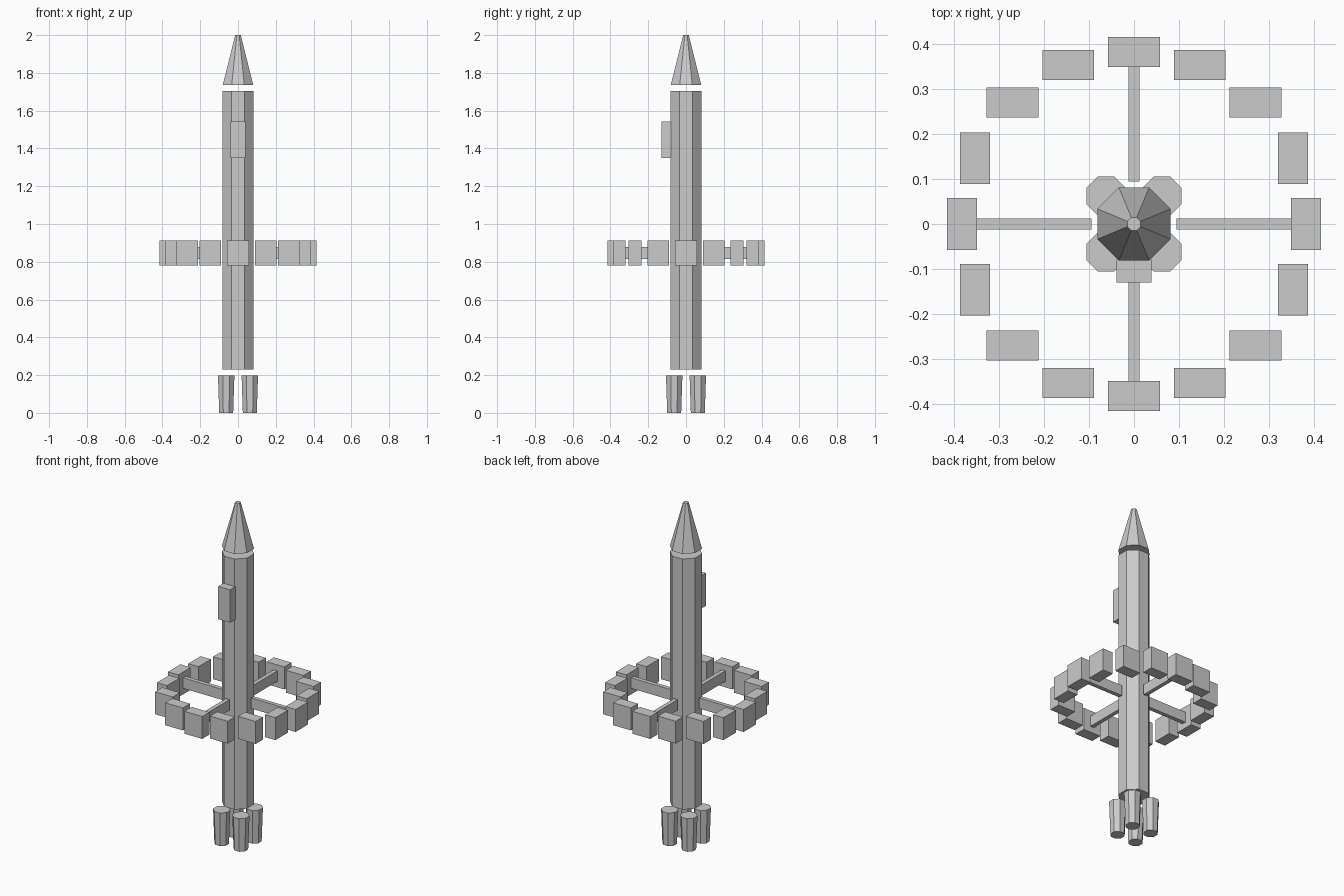
import bpy, math

if "Cube" in bpy.data.objects:
    bpy.data.objects.remove(bpy.data.objects["Cube"])

grey = bpy.data.materials.new("light_grey")
grey.diffuse_color = (0.6, 0.6, 0.6, 1)
grey.use_nodes = True
grey.node_tree.nodes["Principled BSDF"].inputs["Base Color"].default_value = grey.diffuse_color


def finish(name):
    ob = bpy.context.object
    ob.name = name
    ob.data.materials.append(grey)
    return ob


def box(name, centre, size):
    bpy.ops.mesh.primitive_cube_add(size=1, location=centre)
    ob = finish(name)
    ob.scale = size
    bpy.ops.object.transform_apply(location=False, rotation=False, scale=True)


def octagon(name, x, y, z0, z1, a0, a1):
    """Eight-sided column from z0 to z1; a0 and a1 are centre-to-flat distances."""
    k = 1 / math.cos(math.pi / 8)
    bpy.ops.mesh.primitive_cone_add(vertices=8, radius1=a0 * k, radius2=a1 * k, depth=z1 - z0,
                                    location=(x, y, (z0 + z1) / 2),
                                    rotation=(0, 0, math.pi / 8))
    finish(name)


# Hull, nose and side hatch
octagon("hull", 0, 0, 0.23, 1.705, 0.081, 0.081)
octagon("nose_cone", 0, 0, 1.735, 2.0, 0.081, 0.0145)
box("hatch_box", (0, -0.104, 1.447), (0.077, 0.051, 0.193))

# Four tapered engines
for x in (-0.0625, 0.0625):
    for y in (-0.0625, 0.0625):
        octagon("engine", x, y, 0, 0.198, 0.037, 0.0435)

# Ring of sixteen axis-aligned modules
for i in range(16):
    a = i * math.pi / 8
    c, s = math.cos(a), math.sin(a)
    size = (0.067, 0.115, 0.132) if abs(c) > abs(s) + 0.01 else (0.115, 0.067, 0.132)
    box("ring_module", (0.382 * c, 0.382 * s, 0.846), size)

# Four spokes
for d in (-1, 1):
    box("spoke_x", (d * 0.222, 0, 0.846), (0.255, 0.024, 0.062))
    box("spoke_y", (0, d * 0.222, 0.846), (0.024, 0.255, 0.062))
